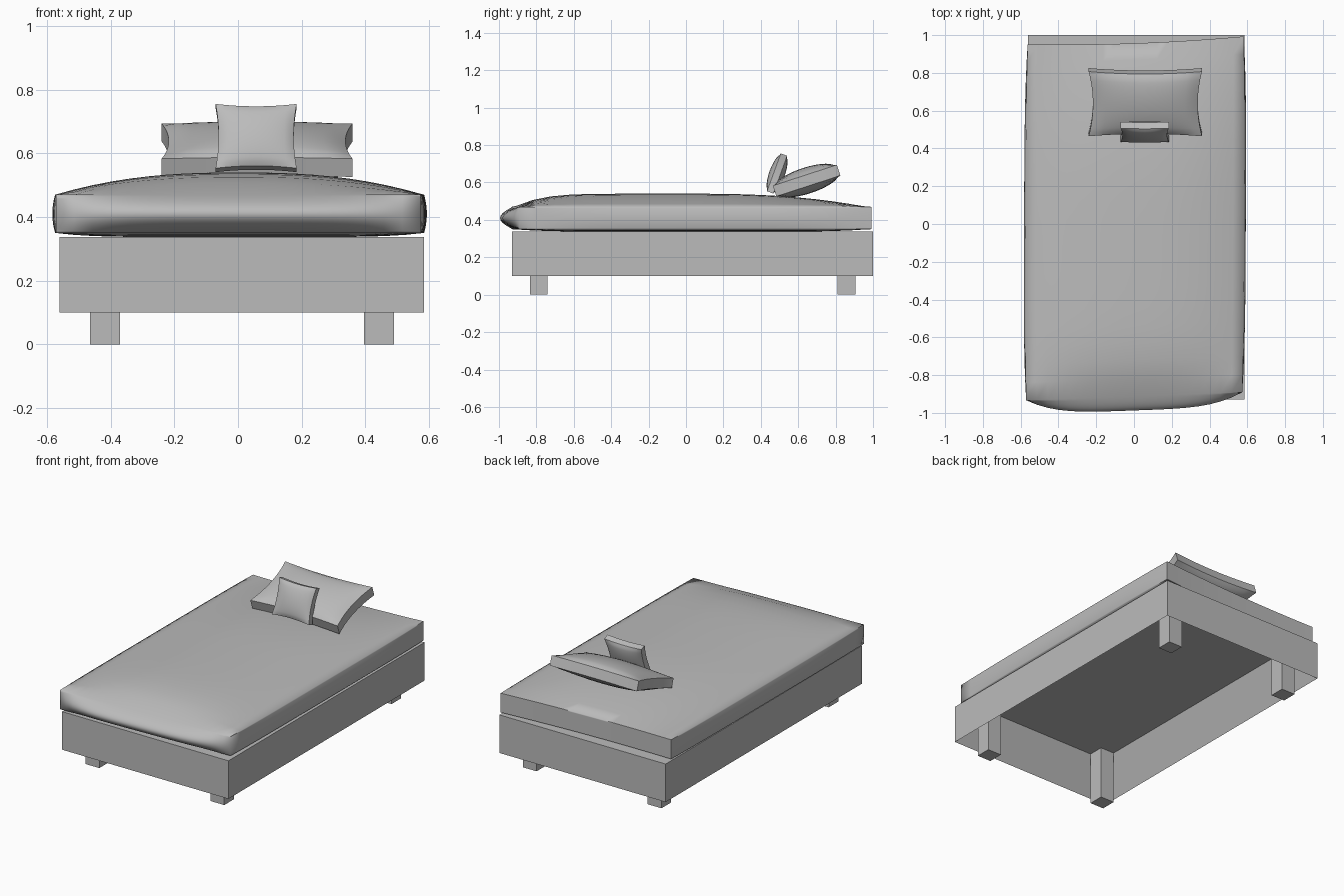
import bpy
import bmesh
from math import radians
from mathutils import Matrix

cube = bpy.data.objects.get("Cube")
if cube:
    bpy.data.objects.remove(cube, do_unlink=True)

GREY = (0.5, 0.5, 0.5, 1.0)
grey = bpy.data.materials.new("plain grey")
grey.use_nodes = True
grey.diffuse_color = GREY
grey.node_tree.nodes["Principled BSDF"].inputs["Base Color"].default_value = GREY


def add_object(name, bm, smooth_angle=None):
    bmesh.ops.recalc_face_normals(bm, faces=bm.faces)
    mesh = bpy.data.meshes.new(name)
    bm.to_mesh(mesh)
    bm.free()
    mesh.materials.append(grey)
    obj = bpy.data.objects.new(name, mesh)
    bpy.context.collection.objects.link(obj)
    if smooth_angle:
        bpy.ops.object.select_all(action="DESELECT")
        obj.select_set(True)
        bpy.context.view_layer.objects.active = obj
        bpy.ops.object.shade_smooth_by_angle(angle=radians(smooth_angle))
    return obj


def box(name, low, high):
    bm = bmesh.new()
    bmesh.ops.create_cube(bm, size=1)
    for v in bm.verts:
        for i in range(3):
            v.co[i] = low[i] if v.co[i] < 0 else high[i]
    return add_object(name, bm)


def soft_block(name, shape, matrix=Matrix(), cuts=15, smooth_angle=70):
    """Subdivided block whose points (u, v, w in -1..1) are placed by shape."""
    bm = bmesh.new()
    bmesh.ops.create_cube(bm, size=2)
    bmesh.ops.subdivide_edges(bm, edges=bm.edges[:], cuts=cuts, use_grid_fill=True)
    for v in bm.verts:
        v.co = matrix @ Matrix.Translation(shape(*v.co)).translation
    return add_object(name, bm, smooth_angle)


# Hollow base: outer walls, open below, closed by a thin deck
X0, X1, Y0, Y1 = -0.56, 0.585, -0.93, 1.0
Z0, Z1, WALL = 0.1, 0.337, 0.095
bm = bmesh.new()
bmesh.ops.create_cube(bm, size=1)
for v in bm.verts:
    v.co = (X0 if v.co.x < 0 else X1, Y0 if v.co.y < 0 else Y1, Z0 if v.co.z < 0 else Z1)
bm.normal_update()
under = [f for f in bm.faces if f.normal.z < -0.5]
bmesh.ops.inset_region(bm, faces=under, thickness=WALL, use_even_offset=True)
for v in under[0].verts:
    v.co.z = Z1 - 0.006
add_object("bed_base", bm)

# Legs standing in the inner corners of the base
for end, y in (("front", Y0 + WALL), ("back", Y1 - 2 * WALL)):
    for side, x in (("right", X0 + WALL), ("left", X1 - 2 * WALL)):
        box(f"{end}_{side}_leg", (x, y, 0), (x + WALL, y + WALL, Z1 - 0.003))


# Mattress: crowned top, rolled foot end, slightly skewed on the base
def mattress_shape(u, v, w):
    round_side = 1 - w * w
    x = 0.005 + 0.572 * u + 0.004 * v
    x += 0.015 * u ** 3 * (1 - v ** 4) * (0.4 + 0.6 * round_side)
    y = 0.03 + 0.942 * v + 0.021 * u
    if v < 0:
        y -= 0.075 * (-v) ** 6 * (1 - u ** 4) * round_side
        length_crown = 1 - (-v) ** 7
    else:
        y -= 0.015 * v ** 4 * (1 - u * u)
        length_crown = 1 - v ** 2.5
    top = 0.47 + 0.07 * (1 - abs(u) ** 2.5) * length_crown
    bottom = 0.35 - 0.013 * (1 - u ** 6) * (1 - v ** 6)
    return x, y, bottom + (top - bottom) * (w + 1) / 2


soft_block("mattress", mattress_shape, cuts=19, smooth_angle=80)


# Pillows: plump middle, blunt border and drawn-out corners
def pillow(name, size, edge, plump, centre, tilt):
    def shape(u, v, w):
        pull = 0.075
        x = size[0] / 2 * u * (1 - pull * (1 - v * v))
        y = size[1] / 2 * v * (1 - pull * (1 - u * u))
        swell = ((1 - u * u) * (1 - v * v)) ** 0.6
        return x, y, w * (edge + (plump - edge) * swell)
    place = Matrix.Translation(centre) @ Matrix.Rotation(radians(tilt), 4, "X")
    soft_block(name, shape, place, smooth_angle=50)


pillow("large_pillow", (0.6, 0.36), 0.03, 0.07, (0.06, 0.645, 0.61), 18)
pillow("small_pillow", (0.255, 0.215), 0.018, 0.042, (0.057, 0.487, 0.648), 70)
